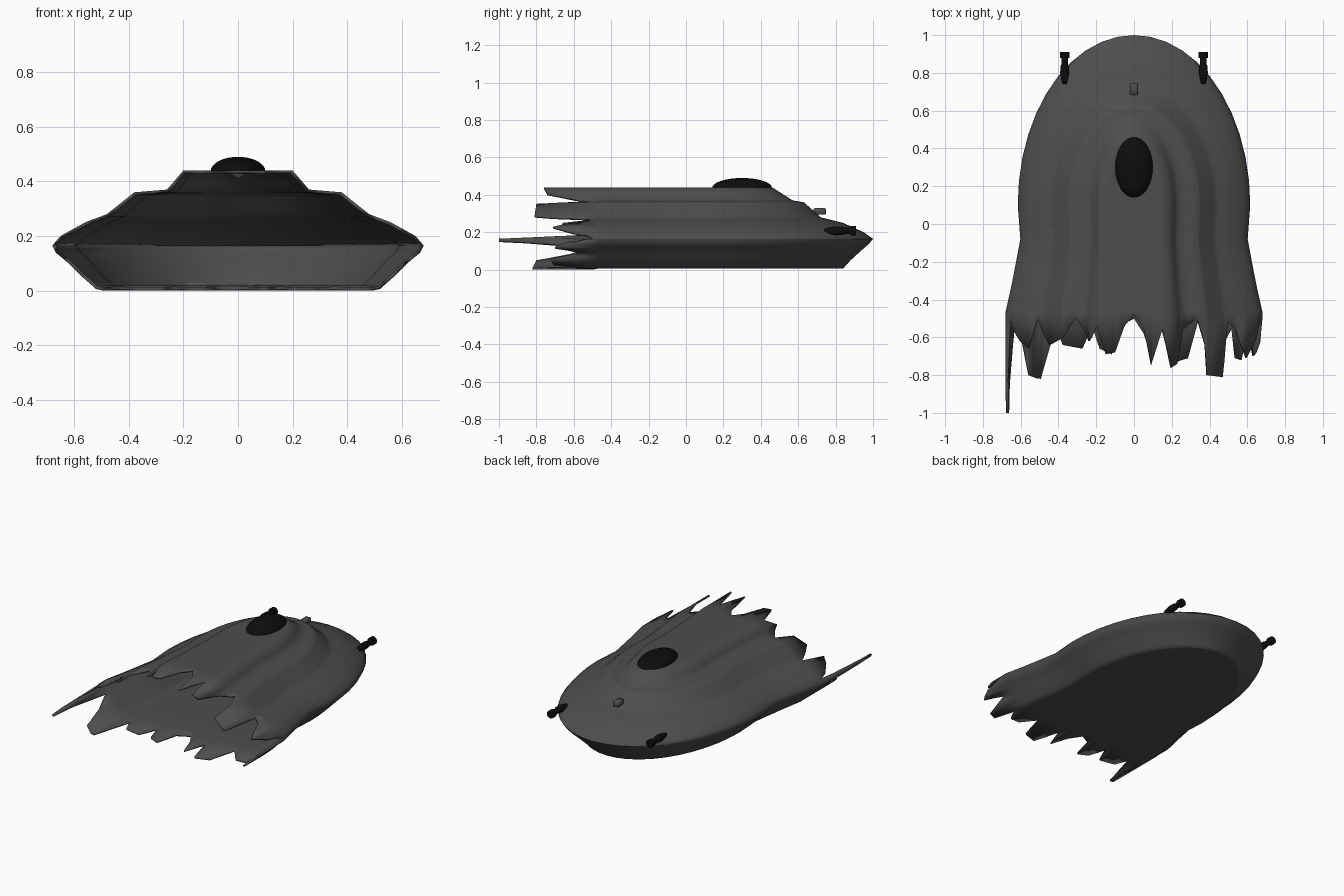
import bpy, bmesh, math

if "Cube" in bpy.data.objects:
    bpy.data.objects.remove(bpy.data.objects["Cube"])

def material(name, v):
    m = bpy.data.materials.new(name)
    m.diffuse_color = (v, v, v, 1)
    m.use_nodes = True
    m.node_tree.nodes["Principled BSDF"].inputs["Base Color"].default_value = m.diffuse_color
    return m

GREY = material("hull_grey", 0.075)
BLACK = material("black", 0.004)

def finish(name, bm, mat, angle=35, shell=0):
    bmesh.ops.remove_doubles(bm, verts=bm.verts, dist=1e-4)
    bmesh.ops.recalc_face_normals(bm, faces=bm.faces)
    if shell:  # open shell: make the floor face downwards
        floor = min(bm.faces, key=lambda f: f.calc_center_median().z)
        if floor.normal.z > 0:
            bmesh.ops.reverse_faces(bm, faces=bm.faces)
    me = bpy.data.meshes.new(name)
    bm.to_mesh(me)
    bm.free()
    ob = bpy.data.objects.new(name, me)
    bpy.context.collection.objects.link(ob)
    me.materials.append(mat)
    bpy.context.view_layer.objects.active = ob
    ob.select_set(True)
    bpy.ops.object.shade_smooth_by_angle(angle=math.radians(angle))
    ob.select_set(False)
    if shell:
        s = ob.modifiers.new("thickness", 'SOLIDIFY')
        s.thickness = shell
        s.offset = -1
    return ob

# Hull levels: height, rear half-width, nose y
LEVELS = [(.006, .52, .84), (.05, .57, .88), (.10, .62, .935), (.14, .668, .98),
          (.165, .68, 1.0), (.20, .65, .95), (.25, .56, .84), (.28, .48, .72),
          (.36, .38, .63), (.37, .26, .57), (.44, .20, .46)]
# Columns: level plus fraction of half-width (floor centre -> side -> deck centre)
COLS = [(LEVELS[0], f / 4) for f in range(4)] + [(l, 1) for l in LEVELS] \
     + [(LEVELS[-1], .5), (LEVELS[-1], 0)]
LAST = len(COLS) - 1
# Straight rear stations: y, width factor
REAR = [(-.08, .885), (-.20, .918), (-.33, .955), (-.465, 1.0)]
ARC = 11

def station(j):
    row = []
    for (z, w, nose), f in COLS:
        if j <= ARC:
            t = j / ARC * math.pi / 2
            x, y = .905 * w * math.sin(t), .1 + (nose - .1) * math.cos(t)
        else:
            y, k = REAR[j - ARC - 1]
            x = w * k
        row.append((x * f, y, z))
    return row

# Torn edge: (position along the columns, y), for each side
TEAR_R = [(0, -.5), (.4, -.58), (.7, -.70), (1.1, -.55), (1.5, -.74), (2.2, -.71),
          (2.6, -.52), (3.2, -.62), (3.7, -.62), (4, -.55), (4.4, -.71), (5, -.72),
          (5.7, -.55), (6.3, -.7), (6.6, -.68), (8, -.5), (8.5, -.52), (9.6, -.71),
          (10.3, -.55), (10.8, -.52), (11.1, -.81), (11.9, -.8), (12, -.64), (12.4, -.5),
          (13, -.56), (13.5, -.74), (14, -.76), (14.5, -.56), (15.1, -.75), (15.5, -.55),
          (16, -.48)]
TEAR_L = [(0, -.5), (.6, -.54), (.9, -.69), (1.4, -.66), (1.7, -.54), (2.1, -.66),
          (2.9, -.64), (3.2, -.55), (3.8, -.82), (4.8, -.8), (5.5, -.62), (6.3, -.5),
          (7.3, -1), (7.8, -1), (8.7, -.5), (9.5, -.62), (10, -.66), (10.6, -.5),
          (11.3, -.64), (12, -.6), (12.6, -.5), (13.3, -.62), (14, -.54),
          (14.5, -.69), (15, -.68), (15.5, -.54), (16, -.48)]

def tear_y(tear, u):
    for (a, ya), (b, yb) in zip(tear, tear[1:]):
        if a <= u <= b:
            return ya + (yb - ya) * (u - a) / (b - a)

# Every station is split at all tear points, the same on both sides
US = sorted({u for u, _ in TEAR_R + TEAR_L} | set(range(LAST + 1)))

def split(row):
    out = []
    for u in US:
        i = min(int(u), LAST - 1)
        out.append(tuple(a + (b - a) * (u - i) for a, b in zip(row[i], row[i + 1])))
    return out

bm = bmesh.new()

def strip(p, q, side):
    for i in range(len(p) - 1):
        pts = []
        for c in (p[i], p[i + 1], q[i + 1], q[i]):
            c = (c[0] * side, c[1], c[2])
            if all(math.dist(c, d) > 1e-5 for d in pts):
                pts.append(c)
        if len(pts) > 2:
            bm.faces.new([bm.verts.new(c) for c in pts])

for side, tear in ((1, TEAR_R), (-1, TEAR_L)):
    rows = [split(station(j)) for j in range(ARC + len(REAR) + 1)]
    rows.append([(c[0], tear_y(tear, u), 0 if u < 4 else c[2])
                 for u, c in zip(US, rows[-1])])
    for p, q in zip(rows, rows[1:]):
        strip(p, q, side)
finish("torn_hull", bm, GREY, 80, shell=.012)

# Dome on the deck: upper half of an ellipsoid
bm = bmesh.new()
bmesh.ops.create_uvsphere(bm, u_segments=32, v_segments=16, radius=1)
bmesh.ops.bisect_plane(bm, geom=bm.verts[:] + bm.edges[:] + bm.faces[:],
                       plane_co=(0, 0, -.01), plane_no=(0, 0, 1), clear_inner=True)
for v in bm.verts:
    v.co = (v.co.x * .1, .3 + v.co.y * .16, .437 + v.co.z * .053)
finish("dome", bm, BLACK)

# Small sensor block at the front of the upper hull
bm = bmesh.new()
bmesh.ops.create_cube(bm, size=1)
for v in bm.verts:
    v.co = (v.co.x * .04, .715 + v.co.y * .065, .312 + v.co.z * .036)
bmesh.ops.bevel(bm, geom=bm.edges[:], offset=.005, segments=1, affect='EDGES')
finish("sensor_block", bm, GREY, 50)

# Nose guns, turned along y
GUN = [(.74, .010), (.76, .016), (.80, .024), (.835, .022), (.845, .018),
       (.88, .018), (.88, .026), (.91, .026), (.91, 0)]
for side, name in ((1, "gun_right"), (-1, "gun_left")):
    bm = bmesh.new()
    vs = [bm.verts.new((r, y, 0)) for y, r in GUN]
    es = [bm.edges.new(e) for e in zip(vs, vs[1:])]
    bmesh.ops.spin(bm, geom=vs + es, cent=(0, 0, 0), axis=(0, 1, 0),
                   angle=math.tau, steps=16)
    bmesh.ops.translate(bm, verts=bm.verts, vec=(.367 * side, 0, .208))
    finish(name, bm, BLACK)
